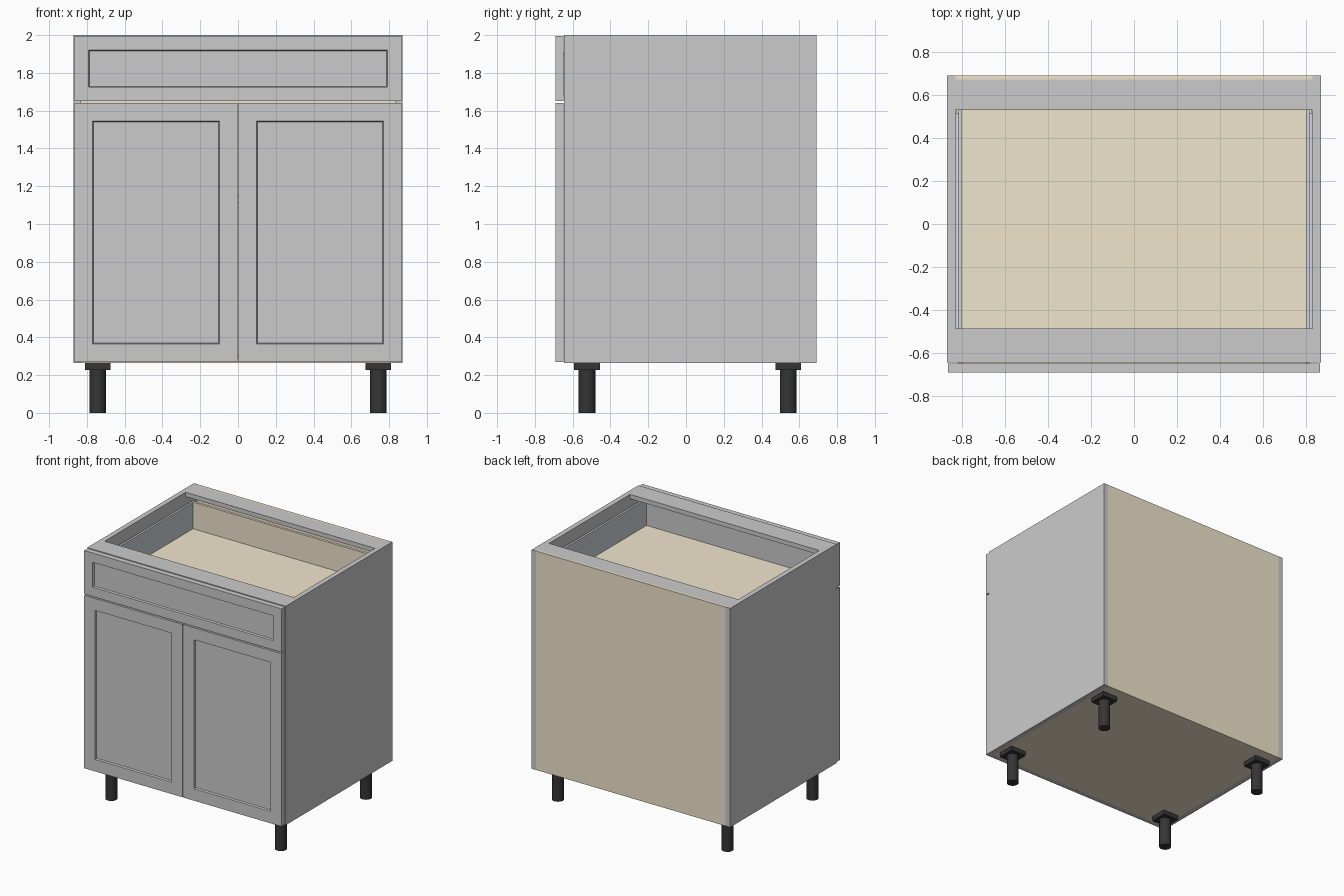
import bpy, bmesh

if "Cube" in bpy.data.objects:
    bpy.data.objects.remove(bpy.data.objects["Cube"])


def material(name, r, g, b):
    m = bpy.data.materials.new(name)
    m.diffuse_color = (r, g, b, 1)
    m.use_nodes = True
    m.node_tree.nodes["Principled BSDF"].inputs["Base Color"].default_value = m.diffuse_color
    return m


WOOD = material("beige_board", 0.88, 0.79, 0.61)
STEEL = material("slide_steel", 0.62, 0.67, 0.72)
BLACK = material("black_plastic", 0.035, 0.035, 0.035)


def finish(name, bm, mat=None):
    me = bpy.data.meshes.new(name)
    bm.to_mesh(me)
    bm.free()
    ob = bpy.data.objects.new(name, me)
    bpy.context.collection.objects.link(ob)
    if mat:
        me.materials.append(mat)
    return ob


def box_mesh(x, y, z):
    bm = bmesh.new()
    bmesh.ops.create_cube(bm, size=1)
    for v in bm.verts:
        v.co = [a[0] if c < 0 else a[1] for c, a in zip(v.co, (x, y, z))]
    bm.normal_update()
    return bm


def box(name, x, y, z, mat=None):
    return finish(name, box_mesh(x, y, z), mat)


def shaker_front(name, x, z, frame):
    """Slab with a flat frame and a recessed centre panel on its -y face."""
    bm = box_mesh(x, (-0.69, -0.648), z)
    face = [min(bm.faces, key=lambda f: f.calc_center_median().y)]
    bmesh.ops.inset_region(bm, faces=face, thickness=frame)
    bmesh.ops.inset_region(bm, faces=face, thickness=0.006, depth=-0.015)
    return finish(name, bm)


# Carcass: bottom, back, shelf and top stretchers
box("bottom_panel", (-0.83, 0.83), (-0.645, 0.672), (0.265, 0.301), WOOD)
box("back_panel", (-0.83, 0.83), (0.672, 0.69), (0.265, 2.0), WOOD)
box("shelf", (-0.825, 0.825), (-0.58, 0.67), (1.115, 1.15), WOOD)
box("front_stretcher", (-0.83, 0.83), (-0.645, -0.485), (1.965, 2.0))
box("back_stretcher", (-0.83, 0.83), (0.53, 0.672), (1.965, 2.0))

# Drawer and doors
shaker_front("drawer_front", (-0.865, 0.865), (1.65, 1.995), 0.105)
box("drawer_bottom", (-0.80, 0.80), (-0.648, 0.60), (1.68, 1.70), WOOD)
box("drawer_back", (-0.80, 0.80), (0.58, 0.60), (1.70, 1.91), WOOD)

for side, s in (("left", -1), ("right", 1)):
    def span(a, b):
        return sorted((s * a, s * b))

    box(side + "_side_panel", span(0.83, 0.87), (-0.645, 0.69), (0.265, 2.0))
    shaker_front(side + "_door", span(0.003, 0.865), (0.27, 1.64), 0.134)
    # Metal drawer side and its runner
    box(side + "_drawer_side", span(0.80, 0.817), (-0.648, 0.60), (1.68, 1.91), STEEL)
    box(side + "_drawer_runner", span(0.817, 0.83), (-0.63, 0.515), (1.69, 1.75), STEEL)

    # Legs with square mounting plates
    for end, y in (("front", -0.524), ("back", 0.541)):
        x = s * 0.743
        box(f"{end}_{side}_leg_plate", (x - 0.068, x + 0.068),
            (y - 0.068, y + 0.068), (0.228, 0.265), BLACK)
        bpy.ops.mesh.primitive_cylinder_add(vertices=32, radius=0.044, depth=0.228,
                                            location=(x, y, 0.114))
        leg = bpy.context.object
        leg.name = f"{end}_{side}_leg"
        leg.data.materials.append(BLACK)
        bpy.ops.object.shade_smooth_by_angle()
